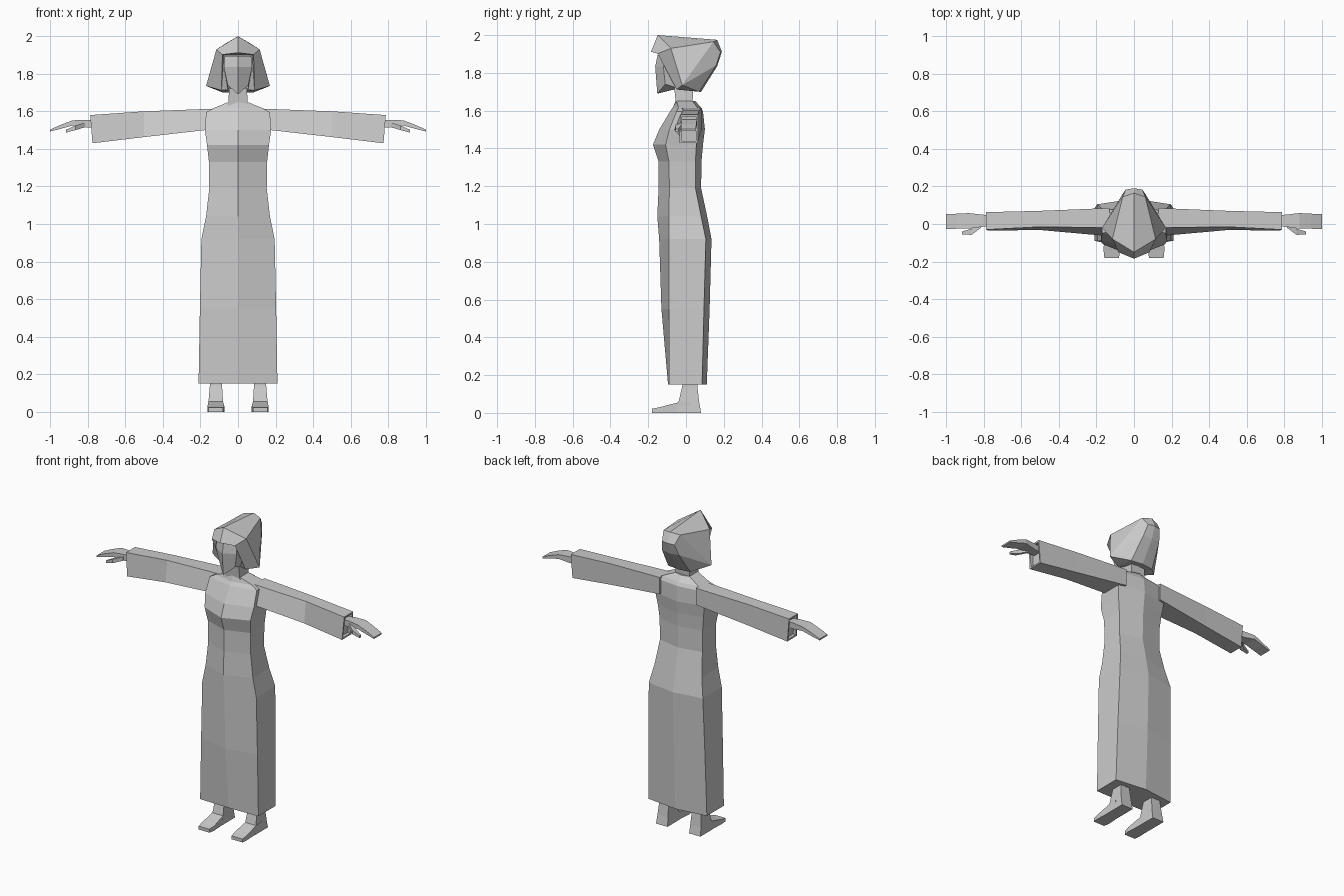
import bpy, bmesh

grey = bpy.data.materials.new("light grey")
grey.diffuse_color = (0.6, 0.6, 0.6, 1)


def build(name, verts, faces, mirror=True):
    """Make a flat-shaded mesh, mirrored across x = 0 and welded."""
    bm = bmesh.new()
    for s in ((1, -1) if mirror else (1,)):
        vs = [bm.verts.new((s * x, y, z)) for x, y, z in verts]
        for f in faces:
            bm.faces.new([vs[i] for i in f])
    bmesh.ops.remove_doubles(bm, verts=bm.verts, dist=0.0005)
    bmesh.ops.recalc_face_normals(bm, faces=bm.faces)
    me = bpy.data.meshes.new(name)
    bm.to_mesh(me)
    bm.free()
    me.materials.append(grey)
    ob = bpy.data.objects.new(name, me)
    bpy.context.collection.objects.link(ob)
    return ob


def loft(name, rings, mirror=True):
    """Skin rings of equal point count and cap both ends."""
    n = len(rings[0])
    verts = [p for r in rings for p in r]
    faces = [(k * n + i, k * n + (i + 1) % n, (k + 1) * n + (i + 1) % n, (k + 1) * n + i)
             for k in range(len(rings) - 1) for i in range(n)]
    last = (len(rings) - 1) * n
    faces += [tuple(range(n)), tuple(range(last, last + n))]
    return build(name, verts, faces, mirror)


# robe: six-sided rings (z, half width, front middle, front corner, back corner, back middle)
robe = [(0.15, .21, -.095, -.09, .085, .11),
        (0.55, .203, -.13, -.09, .095, .125),
        (0.92, .195, -.142, -.09, .105, .135),
        (1.04, .17, -.152, -.09, .08, .112),
        (1.19, .153, -.145, -.088, .05, .08),
        (1.33, .155, -.145, -.09, .05, .082),
        (1.42, .165, -.175, -.108, .055, .09),
        (1.50, .176, -.142, -.088, .065, .10),
        (1.595, .17, -.085, -.05, .07, .09),
        (1.617, .13, -.07, -.04, .06, .08),
        (1.65, .05, -.055, -.05, .035, .05)]
loft("robe", [[(0, fm, z), (w, fc, z), (w, bc, z), (0, bm_, z), (-w, bc, z), (-w, fc, z)]
              for z, w, fm, fc, bc, bm_ in robe], mirror=False)

# sleeves: x at top, x at bottom, front top y, front bottom y, back y, top z, bottom z
sleeve = [(.13, .13, -.02, -.065, .085, 1.614, 1.505),
          (.50, .50, -.015, -.032, .07, 1.60, 1.463),
          (.787, .775, -.03, -.035, .063, 1.58, 1.43),
          (.785, .774, -.02, -.025, .053, 1.57, 1.44),
          (.765, .755, -.02, -.025, .053, 1.57, 1.44)]
loft("sleeves", [[(xt, ft, zt), (xb, fb, zb), (xb, b, zb), (xt, b, zt)]
                 for xt, xb, ft, fb, b, zt, zb in sleeve])

# hands: x, front y, back y, top z, bottom z
hand = [(.76, -.01, .045, 1.55, 1.515), (.81, -.015, .05, 1.555, 1.515),
        (.88, -.025, .058, 1.552, 1.525), (.94, -.025, .055, 1.53, 1.508),
        (1.0, -.027, .052, 1.503, 1.493)]
loft("hands", [[(x, f, t), (x, f, b), (x, k, b), (x, k, t)] for x, f, k, t, b in hand])
thumb = [(.815, -.02, .01, 1.54, 1.515), (.865, -.058, -.025, 1.525, 1.50),
         (.915, -.055, -.04, 1.502, 1.487)]
loft("thumbs", [[(x, f, t), (x, f, b), (x, k, b), (x, k, t)] for x, f, k, t, b in thumb])

# legs
loft("legs", [[(a, f, z), (b, f, z), (b, k, z), (a, k, z)] for z, a, b, f, k in
              [(.25, .085, .15, -.015, .055), (.14, .085, .15, -.02, .06),
               (.055, .08, .157, -.04, .07), (0, .078, .16, -.05, .08)]])
# feet
loft("feet", [[(a, y, 0), (b, y, 0), (b, y, t), (a, y, t)] for y, t, a, b in
              [(.02, .06, .08, .158), (-.04, .056, .08, .158),
               (-.14, .03, .073, .162), (-.18, .022, .08, .158)]])

# neck
loft("neck", [[(w, f, z), (w, k, z), (-w, k, z), (-w, f, z)] for z, w, f, k in
              [(1.60, .065, -.05, .05), (1.65, .05, -.055, .035), (1.75, .048, -.065, .04)]],
     mirror=False)

# face
build("face",
      [(0, -.15, 1.895), (.07, -.12, 1.895), (0, -.163, 1.835), (.075, -.12, 1.835),
       (.055, -.11, 1.74), (0, -.152, 1.69), (.07, -.05, 1.895), (.075, -.05, 1.83),
       (.055, -.05, 1.72), (0, -.05, 1.715), (0, -.05, 1.895)],
      [(0, 1, 3, 2), (2, 3, 4, 5), (1, 6, 7, 3), (3, 7, 8, 4), (4, 8, 9, 5),
       (0, 10, 6, 1)])

# hair: one half, front opening recessed around the face
build("hair",
      [(0, -.15, 2.0), (0, -.185, 1.912), (.115, -.08, 1.93), (.083, -.15, 1.902),
       (.17, -.02, 1.735), (.088, -.05, 1.712), (.08, .07, 1.70), (.06, .145, 1.965),
       (0, .165, 1.975), (.045, .183, 1.91), (.06, .16, 1.84), (0, .165, 1.835),
       (0, .08, 1.70), (0, -.03, 1.72), (.075, -.09, 1.90), (0, -.10, 1.90),
       (0, .19, 1.912)],
      [(0, 1, 3, 2), (0, 2, 7, 8), (2, 3, 5, 4), (2, 4, 7), (4, 10, 9, 7), (4, 6, 10),
       (7, 9, 16, 8), (9, 10, 11, 16), (10, 6, 12, 11), (4, 5, 6), (5, 13, 12, 6),
       (1, 15, 14, 3), (3, 14, 5), (14, 15, 13, 5)])
